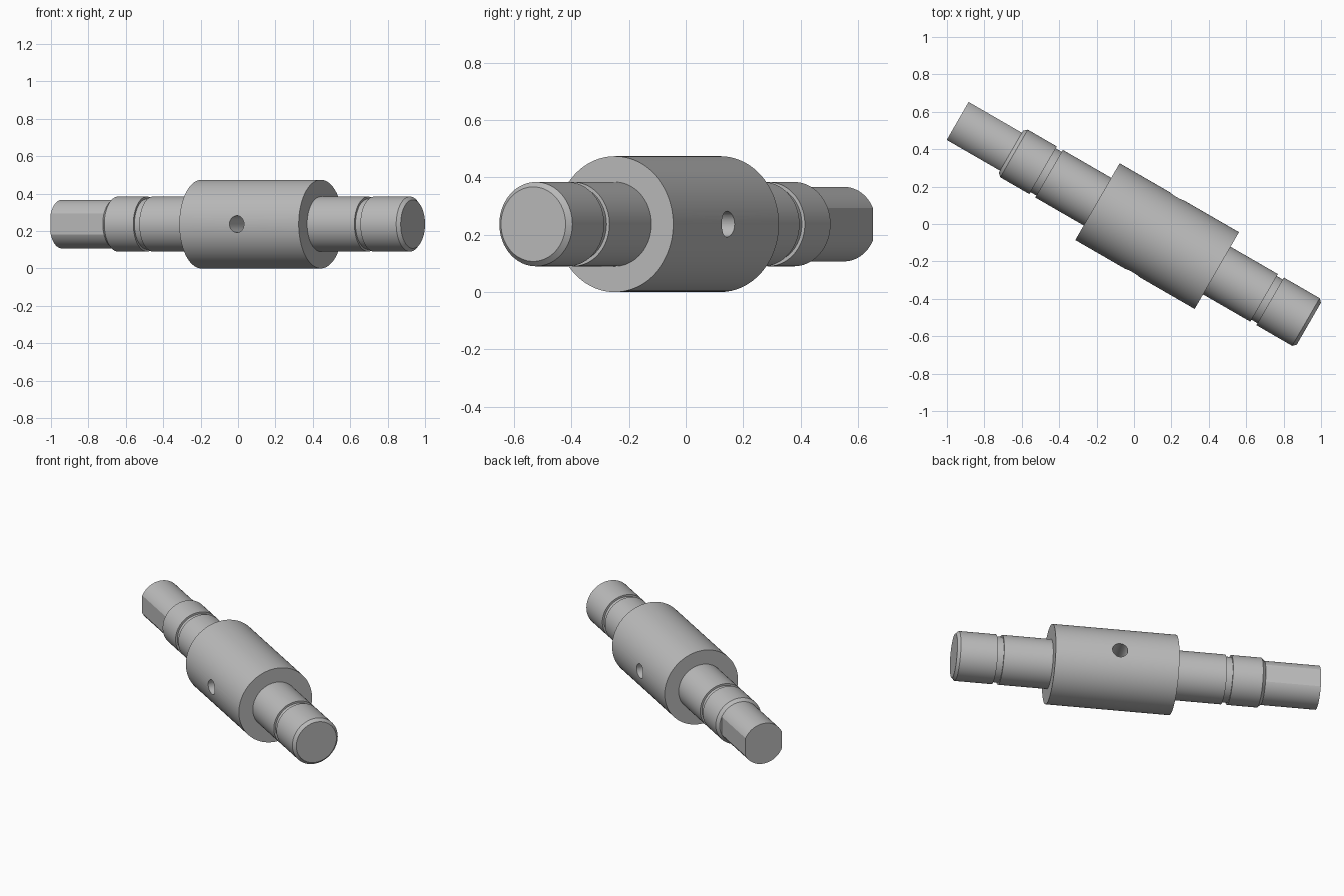
import bpy, bmesh, math
from mathutils import Matrix, Vector

cube = bpy.data.objects.get("Cube")
if cube:
    bpy.data.objects.remove(cube, do_unlink=True)

SEGMENTS = 96
BODY_R, SHAFT_R, TANG_R, GROOVE_R = 0.237, 0.147, 0.13, 0.135
FLAT = 0.117       # half width across the tang flats
BORE_R = 0.045

# Local x runs along the shaft, which lies turned about the vertical
PLACE = Matrix.Translation((0.003, 0.005, BODY_R)) @ Matrix.Rotation(math.radians(-30), 4, "Z")

steel = bpy.data.materials.new("plain_grey_steel")
steel.use_nodes = True
steel.diffuse_color = (0.5, 0.5, 0.5, 1)
steel.node_tree.nodes["Principled BSDF"].inputs["Base Color"].default_value = (0.5, 0.5, 0.5, 1)


def make_object(name, bm):
    bmesh.ops.recalc_face_normals(bm, faces=bm.faces)
    mesh = bpy.data.meshes.new(name)
    bm.to_mesh(mesh)
    bm.free()
    mesh.materials.append(steel)
    obj = bpy.data.objects.new(name, mesh)
    obj.matrix_world = PLACE
    bpy.context.collection.objects.link(obj)
    return obj


def turned(profile):
    """Closed solid of revolution about x from (position, radius) pairs."""
    bm = bmesh.new()
    rings = []
    for x, r in profile:
        angles = [math.tau * i / SEGMENTS for i in range(SEGMENTS)]
        rings.append([bm.verts.new((x, r * math.cos(a), r * math.sin(a))) for a in angles])
    for a, b in zip(rings, rings[1:]):
        for i in range(SEGMENTS):
            j = (i + 1) % SEGMENTS
            bm.faces.new((a[i], a[j], b[j], b[i]))
    bm.faces.new(rings[0])
    bm.faces.new(rings[-1])
    return bm


def activate(obj):
    bpy.ops.object.select_all(action="DESELECT")
    obj.select_set(True)
    bpy.context.view_layer.objects.active = obj


def groove(start, end):
    return [(start, SHAFT_R), (start, GROOVE_R), (end, GROOVE_R), (end, SHAFT_R)]


# Stepped shaft: chamfered ends, retaining grooves and thick central body
profile = [(-0.763, TANG_R), (-0.744, SHAFT_R)]
profile += groove(-0.565, -0.528)
profile += [(-0.229, SHAFT_R), (-0.229, BODY_R), (0.508, BODY_R), (0.508, SHAFT_R)]
profile += groove(0.80, 0.837)
profile += [(1.058, SHAFT_R), (1.076, TANG_R)]
shaft = make_object("stepped_shaft", turned(profile))

# Cross bore straight through the body
bm = bmesh.new()
bmesh.ops.create_cone(bm, cap_ends=True, segments=48, radius1=BORE_R, radius2=BORE_R, depth=1,
                      matrix=Matrix.Translation((0.125, 0, 0)) @ Matrix.Rotation(math.pi / 2, 4, "X"))
cutter = make_object("bore_cutter", bm)
cutter.hide_render = True
cut = shaft.modifiers.new("cross_bore", "BOOLEAN")
cut.operation = "DIFFERENCE"
cut.solver = "EXACT"
cut.object = cutter
activate(shaft)
bpy.ops.object.modifier_apply(modifier=cut.name)
bpy.data.objects.remove(cutter, do_unlink=True)

# Drive tang with two opposite flats
bm = turned([(-1.092, TANG_R), (-0.755, TANG_R)])
for side in (-1, 1):
    parts = bm.verts[:] + bm.edges[:] + bm.faces[:]
    bmesh.ops.bisect_plane(bm, geom=parts, plane_co=Vector((0, side * FLAT, 0)),
                           plane_no=Vector((0, side, 0)), clear_outer=True)
    rim = [e for e in bm.edges if e.is_boundary]
    bmesh.ops.holes_fill(bm, edges=rim, sides=0)
tang = make_object("drive_tang", bm)

for obj in (shaft, tang):
    activate(obj)
    bpy.ops.object.shade_smooth_by_angle(angle=math.radians(20))
